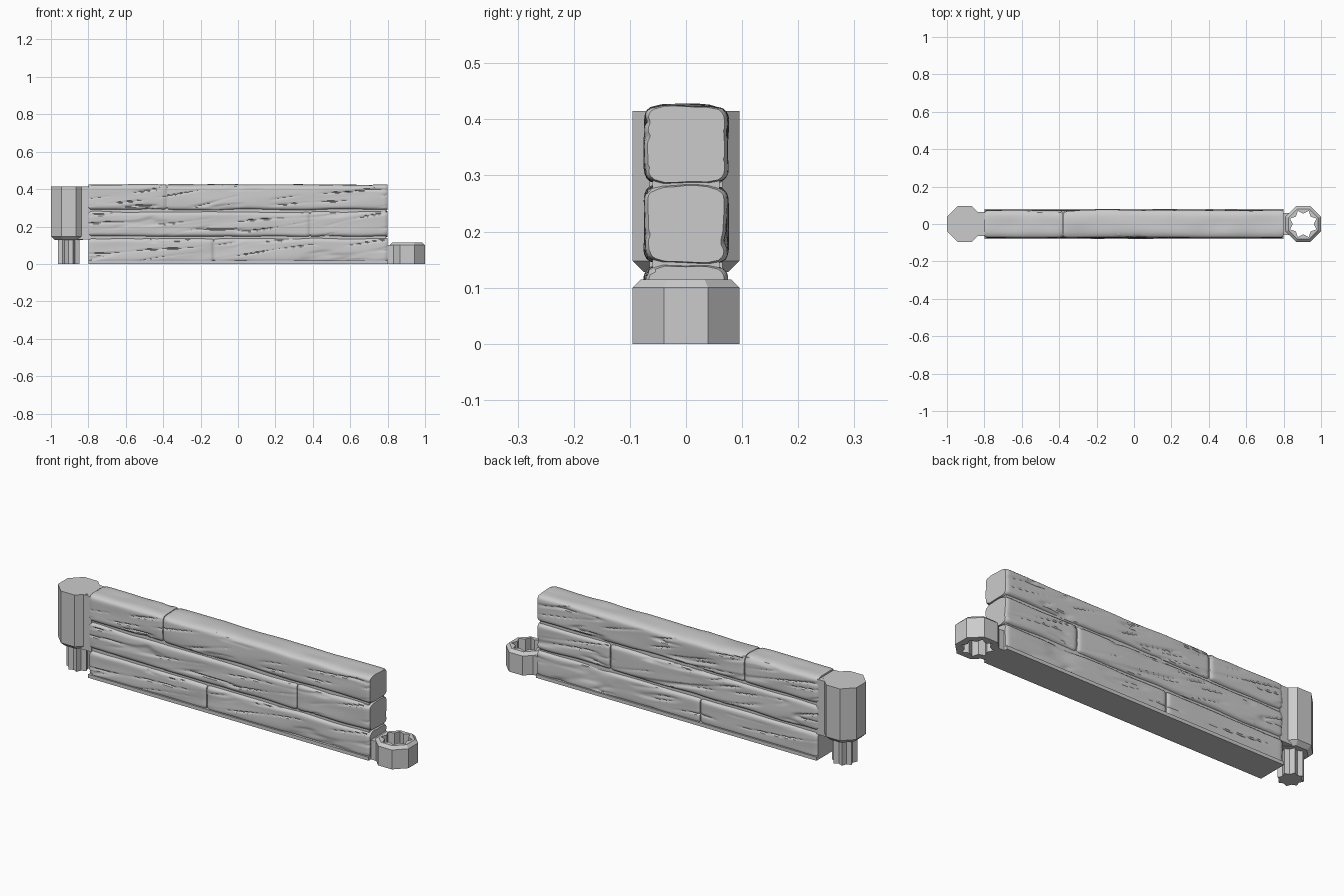
import bpy, bmesh
from math import cos, sin, pi, exp
from mathutils import Vector, noise

cube = bpy.data.objects.get("Cube")
if cube:
    bpy.data.objects.remove(cube)

grey = bpy.data.materials.new("plain grey")
grey.use_nodes = True
colour = (0.6, 0.6, 0.6, 1)
grey.diffuse_color = colour
grey.node_tree.nodes["Principled BSDF"].inputs["Base Color"].default_value = colour


def finish(name, bm):
    bmesh.ops.recalc_face_normals(bm, faces=bm.faces)
    mesh = bpy.data.meshes.new(name)
    bm.to_mesh(mesh)
    bm.free()
    mesh.materials.append(grey)
    ob = bpy.data.objects.new(name, mesh)
    bpy.context.collection.objects.link(ob)
    return ob


def loft(name, loops, closed=False):
    """Skin matching loops; cap the ends, or join last to first."""
    bm = bmesh.new()
    rings = [[bm.verts.new(p) for p in loop] for loop in loops]
    n = len(rings[0])
    pairs = list(zip(rings, rings[1:]))
    if closed:
        pairs.append((rings[-1], rings[0]))
    else:
        bm.faces.new(rings[0])
        bm.faces.new(rings[-1])
    for a, b in pairs:
        for i in range(n):
            j = (i + 1) % n
            bm.faces.new((a[i], a[j], b[j], b[i]))
    return finish(name, bm)


def ring(cx, z, tip, valley):
    """Sixteen points alternating between tips and valleys."""
    return [(cx + r * cos(a), r * sin(a), z)
            for k in range(16)
            for a, r in [((k + 0.0) * pi / 8, tip if k % 2 else valley)]]


def octagon(cx, z, apothem):
    return ring(cx, z, apothem / cos(pi / 8), apothem)


def box(name, x0, x1, hy, z0, z1):
    section = [(-hy, z0), (hy, z0), (hy, z1), (-hy, z1)]
    return loft(name, [[(x, y, z) for y, z in section] for x in (x0, x1)])


# Carved wooden planks
def grain(x, z, side):
    """Depth of the slanting grooves and soft waves in the wood."""
    s = z + 0.13 * x * side
    wave = noise.noise(Vector((x * 3, s * 14, side * 5)))
    crack = noise.noise(Vector((x * 2.2 + 9, s * 22, side * 8)))
    gate = max(0, noise.noise(Vector((x * 5, z * 20, side * 3 + 7))) + 0.25)
    return 0.004 * wave - 0.012 * min(gate, 0.6) * exp(-(crack / 0.07) ** 2)


def plank(name, x0, x1, z0, z1):
    nz, ny = 24, 6
    up = [-1 + 2 * i / nz for i in range(nz)]
    across = [-1 + 2 * i / ny for i in range(ny)]
    section = ([(-1, -v) for v in up] + [(u, -1) for u in across]
               + [(1, v) for v in up] + [(-u, 1) for u in across])
    steps = round((x1 - x0) / 0.009)
    zc, hz = (z0 + z1) / 2, (z1 - z0) / 2
    loops = []
    for i in range(steps + 1):
        x = x0 + (x1 - x0) * i / steps
        end = exp(-min(x - x0, x1 - x) / 0.006)
        loop = []
        for u, v in section:
            z = zc + v * (hz - 0.006 * abs(u) ** 6 - 0.002 * end)
            y = u * (0.074 - 0.011 * abs(v) ** 10 - 0.007 * end)
            if abs(u) == 1:
                y += u * grain(x, z, u)
            if z > 0.02:
                z += 0.005 * v * noise.noise(Vector((x * 6, u, z0 * 30 + v)))
            loop.append((x, y, z))
        loops.append(loop)
    ob = loft(name, loops)
    bpy.ops.object.select_all(action='DESELECT')
    ob.select_set(True)
    bpy.context.view_layer.objects.active = ob
    bpy.ops.object.shade_smooth_by_angle(angle=pi / 5)


rows = [("bottom", 0.003, 0.14, -0.13),
        ("middle", 0.142, 0.283, 0.385),
        ("top", 0.285, 0.425, -0.38)]
for row, z0, z1, joint in rows:
    plank(row + "_plank_right", -0.8, joint - 0.002, z0, z1)
    plank(row + "_plank_left", joint + 0.002, 0.8, z0, z1)
box("wall_core", -0.79, 0.79, 0.06, 0.004, 0.41)
box("base_strip", -0.8, 0.8, 0.079, 0, 0.018)

# Post with its fluted peg
POST, SOCKET = -0.905, 0.905
loft("post", [octagon(POST, 0.128, 0.075), octagon(POST, 0.148, 0.095),
              octagon(POST, 0.415, 0.095)])
loft("peg", [ring(POST, z, 0.061, 0.046) for z in (0, 0.14)])
box("post_neck", -0.86, -0.79, 0.065, 0.13, 0.414)

# Socket ring with a star-shaped hole
loft("socket", [octagon(SOCKET, 0, 0.095), octagon(SOCKET, 0.1, 0.095),
                octagon(SOCKET, 0.115, 0.08), ring(SOCKET, 0.115, 0.076, 0.056),
                ring(SOCKET, 0, 0.076, 0.056)], closed=True)
box("socket_neck", 0.79, 0.832, 0.06, 0, 0.1)
